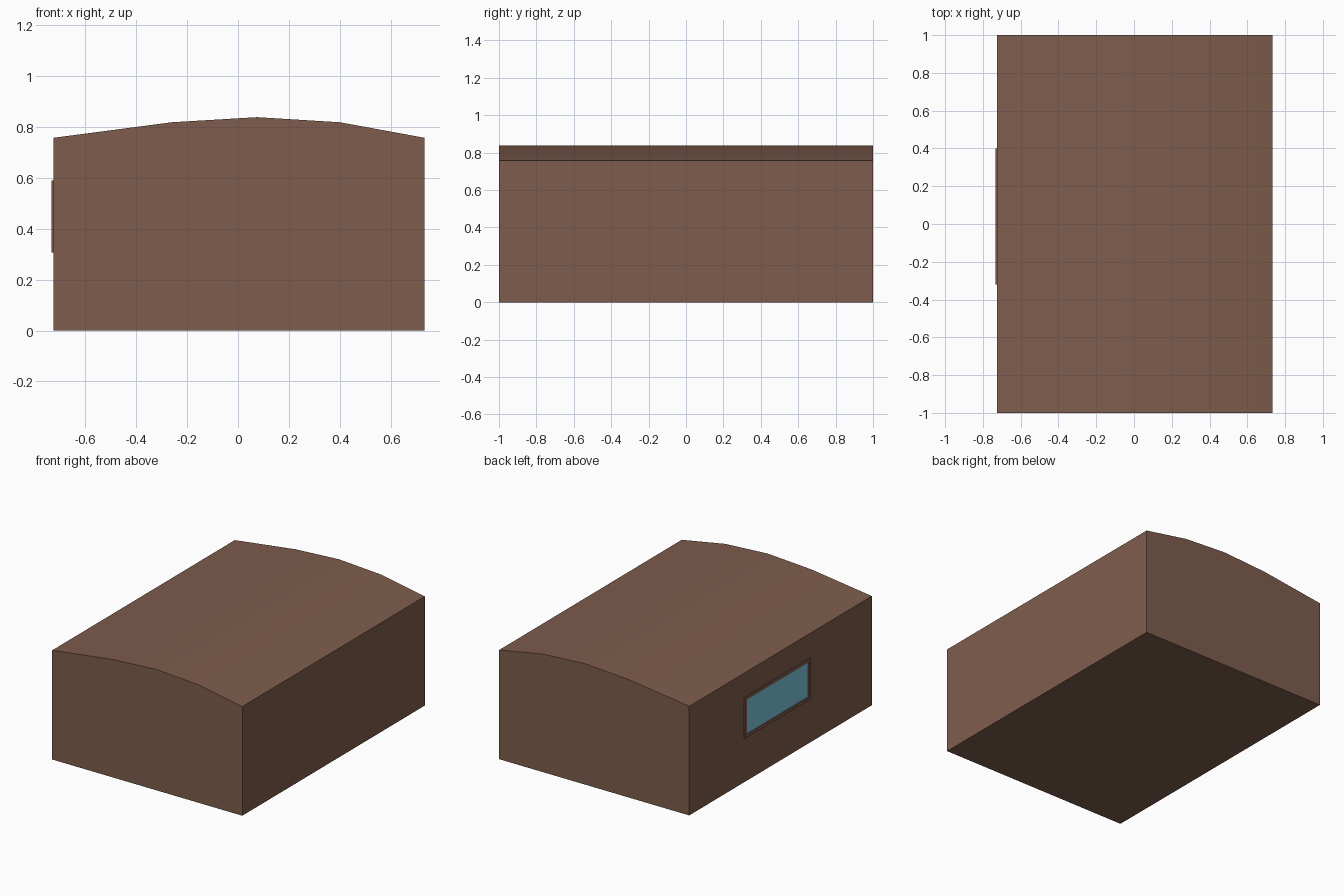
import bpy, bmesh, math

cube = bpy.data.objects.get("Cube")
if cube:
    bpy.data.objects.remove(cube, do_unlink=True)


def make_material(name, rgb):
    mat = bpy.data.materials.new(name)
    mat.use_nodes = True
    mat.diffuse_color = (*rgb, 1)
    mat.node_tree.nodes["Principled BSDF"].inputs["Base Color"].default_value = (*rgb, 1)
    return mat


brown = make_material("warm brown", (0.21, 0.108, 0.073))
blue = make_material("window blue", (0.195, 0.56, 0.71))


def finish(name, bm, *mats):
    bmesh.ops.recalc_face_normals(bm, faces=bm.faces)
    mesh = bpy.data.meshes.new(name)
    bm.to_mesh(mesh)
    bm.free()
    obj = bpy.data.objects.new(name, mesh)
    bpy.context.collection.objects.link(obj)
    for mat in mats:
        mesh.materials.append(mat)
    return obj


# Building body: arched end profile extruded from front to back
LEFT, RIGHT = 0.733, -0.725
profile = [(RIGHT, 0), (RIGHT, 0.757), (-0.26, 0.818), (0.075, 0.838),
           (0.4, 0.818), (LEFT, 0.757), (LEFT, 0)]
bm = bmesh.new()
end = bm.faces.new([bm.verts.new((x, -1, z)) for x, z in profile])
grown = bmesh.ops.extrude_face_region(bm, geom=[end], use_keep_orig=True)
bmesh.ops.translate(bm, vec=(0, 2, 0),
                    verts=[g for g in grown["geom"] if isinstance(g, bmesh.types.BMVert)])
body = finish("building_body", bm, brown)
bpy.ops.object.select_all(action="DESELECT")
body.select_set(True)
bpy.context.view_layer.objects.active = body
bpy.ops.object.shade_smooth_by_angle(angle=math.radians(30))

# Side window: thin plate with an inset pane pushed back inside its frame
DEPTH = 0.008
bm = bmesh.new()
bmesh.ops.create_cube(bm, size=1)
bmesh.ops.scale(bm, vec=(DEPTH, 0.72, 0.284), verts=bm.verts)
bmesh.ops.translate(bm, vec=(RIGHT - DEPTH / 2, 0.04, 0.448), verts=bm.verts)
bm.normal_update()
pane = min(bm.faces, key=lambda f: f.calc_center_median().x)
bmesh.ops.inset_region(bm, faces=[pane], thickness=0.022, use_even_offset=True)
rim = bmesh.ops.extrude_discrete_faces(bm, faces=[pane])
pane = rim["faces"][0]
bmesh.ops.translate(bm, vec=(DEPTH * 0.6, 0, 0), verts=pane.verts)
pane.material_index = 1
finish("side_window", bm, brown, blue)
